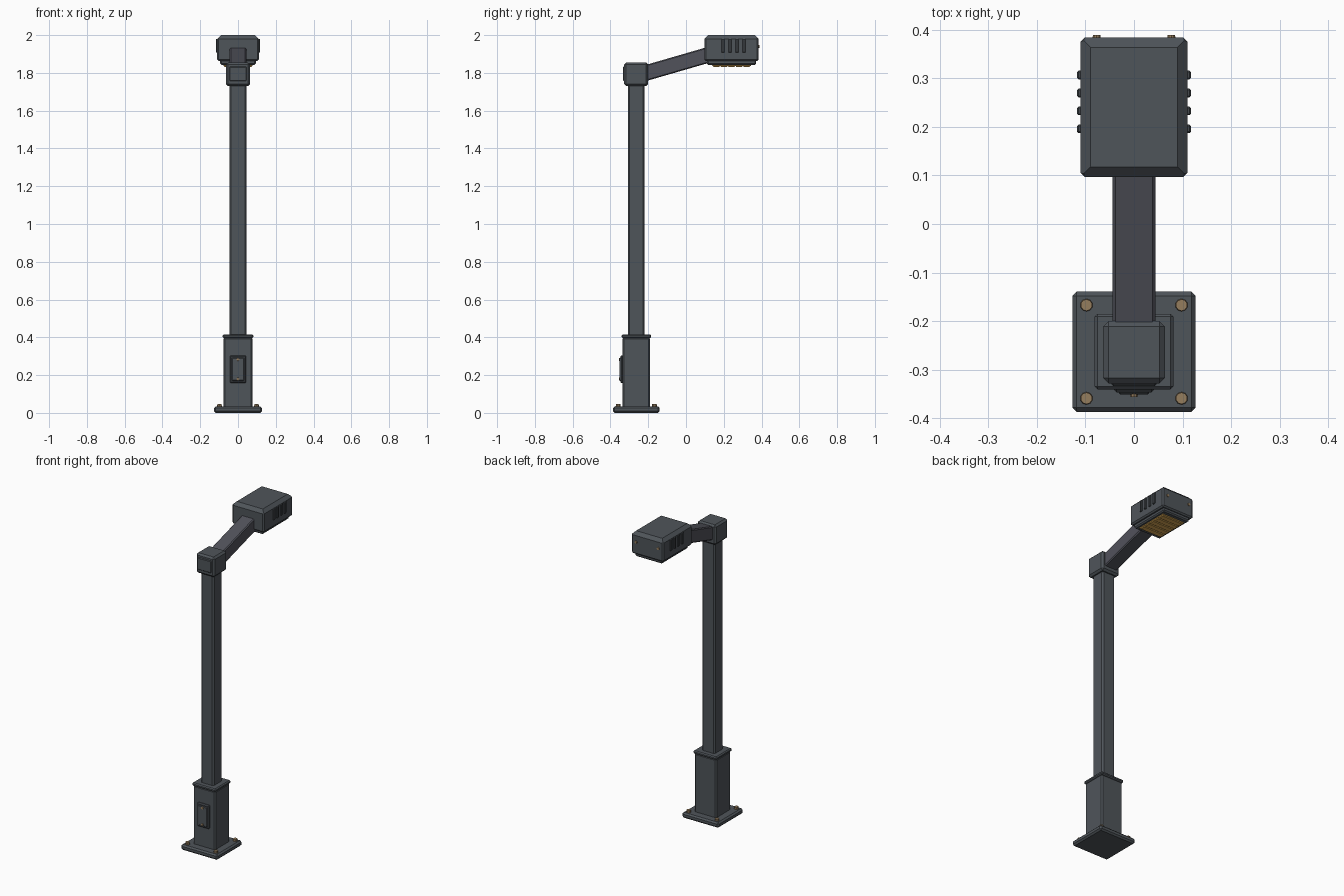
import bpy, bmesh, math
from mathutils import Vector, Matrix

if "Cube" in bpy.data.objects:
    bpy.data.objects.remove(bpy.data.objects["Cube"])


def material(name, rgb):
    m = bpy.data.materials.new(name)
    m.use_nodes = True
    m.diffuse_color = (*rgb, 1)
    m.node_tree.nodes["Principled BSDF"].inputs["Base Color"].default_value = (*rgb, 1)
    return m


STEEL = material("slate steel", (0.078, 0.09, 0.102))
ARM = material("arm steel", (0.083, 0.085, 0.105))
DARK = material("dark steel", (0.058, 0.066, 0.075))
BRONZE = material("bronze bolts", (0.3, 0.205, 0.11))
AMBER = material("amber lens", (0.7, 0.4, 0.09))


def finish(bm, name, mat):
    bmesh.ops.recalc_face_normals(bm, faces=bm.faces)
    mesh = bpy.data.meshes.new(name)
    bm.to_mesh(mesh)
    bm.free()
    mesh.materials.append(mat)
    ob = bpy.data.objects.new(name, mesh)
    bpy.context.collection.objects.link(ob)
    return ob


def box(name, x, y, z, mat=STEEL, bevel=0.0, top_bevel=0.0):
    """Chamfered box from (min, max) ranges, optionally with a wider top chamfer."""
    bm = bmesh.new()
    bmesh.ops.create_cube(bm, size=1)
    for v in bm.verts:
        v.co = Vector([(r[0] + r[1]) / 2 + c * (r[1] - r[0]) for c, r in zip(v.co, (x, y, z))])
    if top_bevel:
        rim = [e for e in bm.edges if all(v.co.z > z[1] - 1e-5 for v in e.verts)]
        bmesh.ops.bevel(bm, geom=rim, offset=top_bevel, segments=1, affect='EDGES')
        rest = [e for e in bm.edges if any(v.co.z < z[1] - 1e-5 for v in e.verts)
                and e.calc_face_angle(0) > 1.2]
        rest = [e for e in rest if min(v.co.z for v in e.verts) < z[0] + 1e-5]
    else:
        rest = bm.edges[:]
    bmesh.ops.bevel(bm, geom=rest, offset=bevel, segments=1, affect='EDGES')
    return finish(bm, name, mat)


def bolt(name, pos, radius, depth, turn=0.0, sides=10):
    """Bolt head with a slight taper, turned about X."""
    bm = bmesh.new()
    bmesh.ops.create_cone(bm, cap_ends=True, segments=sides, radius1=radius,
                          radius2=radius * 0.88, depth=depth)
    bmesh.ops.transform(bm, verts=bm.verts,
                        matrix=Matrix.Translation(pos) @ Matrix.Rotation(turn, 4, 'X'))
    return finish(bm, name, BRONZE)


def around(c, half):
    return (c - half, c + half)


PY = -0.263  # pole axis

# Base plate with anchor bolts
box("base_plate", around(0, 0.127), around(PY, 0.124), (0, 0.034), bevel=0.009)
for sx in (-1, 1):
    for sy in (-1, 1):
        bolt("anchor_bolt", (sx * 0.098, PY + sy * 0.096, 0.038), 0.0135, 0.018)

# Pedestal, collar and pole
box("pedestal", around(0, 0.076), around(PY, 0.073), (0.025, 0.4), bevel=0.008)
box("pedestal_collar", around(0, 0.081), around(PY, 0.078), (0.396, 0.416), bevel=0.006)
box("pole", around(0, 0.045), around(PY, 0.044), (0.4, 1.75), bevel=0.009)

# Access door on the pedestal front
box("door_frame", around(0, 0.042), (-0.347, -0.33), (0.157, 0.305), DARK, 0.006)
box("door_panel", around(0, 0.031), (-0.351, -0.34), (0.17, 0.292), STEEL, 0.003)
for z in (0.179, 0.283):
    bolt("door_screw", (0, -0.35, z), 0.0085, 0.012, math.pi / 2, 8)

# Joint block at the pole top
box("joint_block", around(0, 0.0635), (-0.328, -0.2), (1.73, 1.855), bevel=0.011)
box("joint_cover", around(0, 0.046), (-0.334, -0.32), (1.757, 1.833), bevel=0.004)

# Sloping arm: a sheared chamfered box
arm = box("arm", around(0, 0.044), (-0.22, 0.13), around(0, 0.043), ARM, 0.006)
for v in arm.data.vertices:
    v.co.z += 1.803 + (v.co.y + 0.2) * 0.29

# Lamp head
box("lamp_housing", around(0, 0.11), (0.097, 0.384), (1.862, 2.0), bevel=0.008, top_bevel=0.02)
box("lamp_rim", around(0, 0.094), (0.111, 0.371), (1.842, 1.885), bevel=0.007)
box("lens", around(0, 0.077), (0.138, 0.344), (1.837, 1.85), AMBER, 0.002)
for i in range(5):
    box("lens_rib", around(0, 0.074), around(0.161 + i * 0.04, 0.0175),
        (1.832, 1.84), AMBER, 0.002)

# Side vents
for sx in (-1, 1):
    for i in range(4):
        box("vent_fin", around(sx * 0.11, 0.007), around(0.196 + i * 0.037, 0.009),
            (1.908, 1.98), DARK, 0.003)

# Rear fasteners
for sx in (-1, 1):
    bolt("rear_bolt", (sx * 0.077, 0.385, 1.94), 0.009, 0.009, -math.pi / 2)
